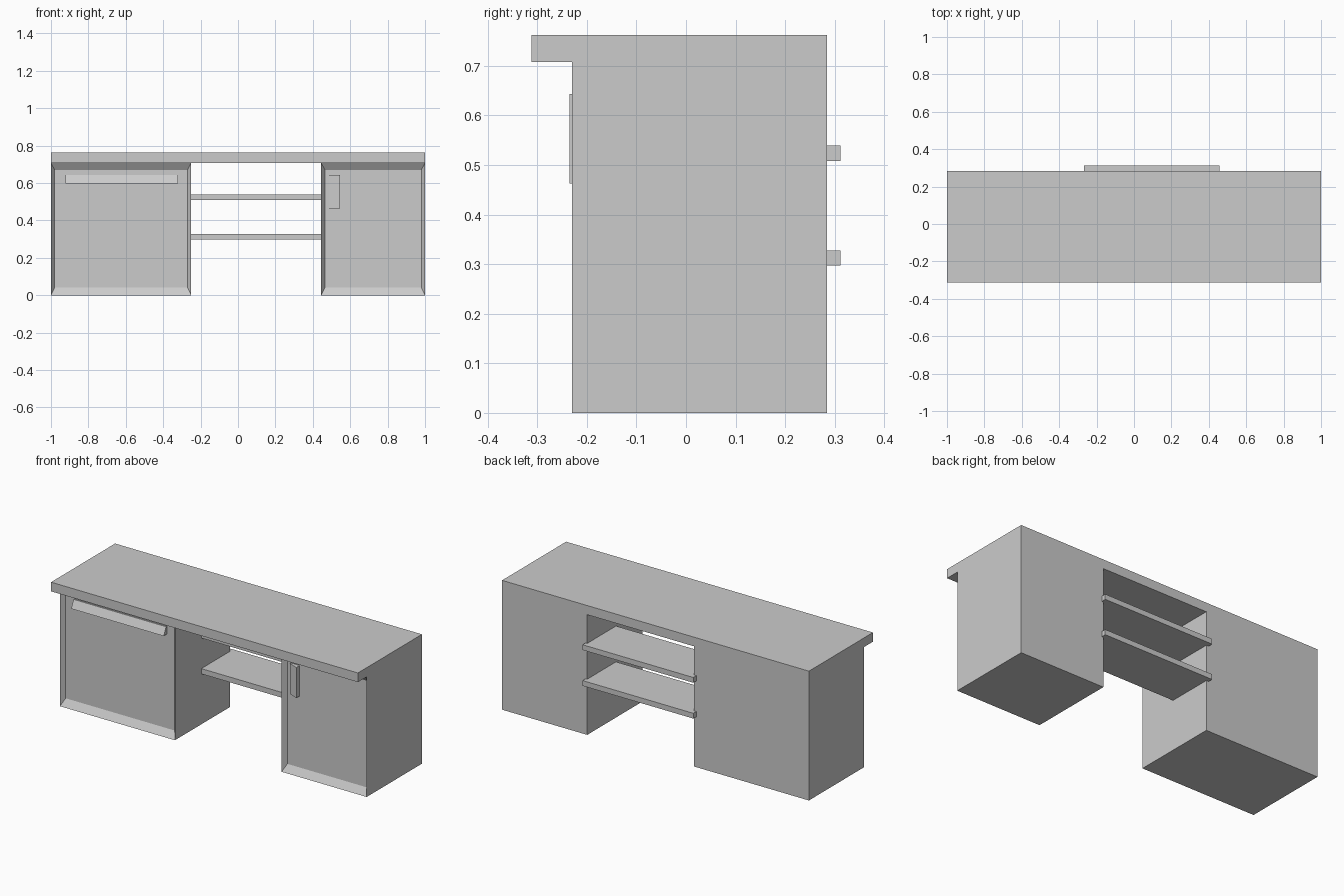
import bpy, bmesh
from mathutils import Vector

cube = bpy.data.objects.get("Cube")
if cube:
    bpy.data.objects.remove(cube, do_unlink=True)

grey = bpy.data.materials.new("plain_grey")
grey.use_nodes = True
GREY = (0.6, 0.6, 0.6, 1)
grey.diffuse_color = GREY
grey.node_tree.nodes["Principled BSDF"].inputs["Base Color"].default_value = GREY

FRONT, BACK, PANEL = -0.23, 0.284, -0.204
TOP_Z, HEIGHT = 0.708, 0.762


def finish(bm, name):
    bmesh.ops.recalc_face_normals(bm, faces=bm.faces)
    mesh = bpy.data.meshes.new(name)
    bm.to_mesh(mesh)
    bm.free()
    mesh.materials.append(grey)
    obj = bpy.data.objects.new(name, mesh)
    bpy.context.collection.objects.link(obj)
    return obj


def box_bm(x, y, z):
    bm = bmesh.new()
    bmesh.ops.create_cube(bm, size=1)
    lo, hi = Vector((x[0], y[0], z[0])), Vector((x[1], y[1], z[1]))
    for v in bm.verts:
        v.co = (lo + hi) / 2 + v.co * (hi - lo)
    return bm


def box(name, x, y, z):
    return finish(box_bm(x, y, z), name)


def cabinet(name, x, rim=0.028):
    # The front face is inset, then pushed back to form the recessed door
    bm = box_bm(x, (FRONT, BACK), (0, TOP_Z))
    door = min(bm.faces, key=lambda f: f.calc_center_median().y)
    bmesh.ops.inset_region(bm, faces=[door], thickness=rim)
    for v in door.verts:
        v.co.y = PANEL
        v.co.z = 0.042 if v.co.z < 0.3 else 0.67
    finish(bm, name)


def handle(name, x, z, raised):
    # Wedge pull whose front slopes back away from its raised edge
    bm = box_bm(x, (-0.235, PANEL), z)
    for v in bm.verts:
        if v.co.y < -0.22 and not raised(v.co):
            v.co.y = -0.212
    finish(bm, name)


# Worktop and the two cabinets beneath it
box("worktop", (-1, 1), (-0.312, BACK), (TOP_Z, HEIGHT))
cabinet("right_cabinet", (-1, -0.25))
cabinet("left_cabinet", (0.445, 1))

# Door pulls
handle("right_door_handle", (-0.923, -0.32), (0.597, 0.643), lambda p: p.z < 0.62)
handle("left_door_handle", (0.487, 0.545), (0.463, 0.643), lambda p: p.x > 0.52)

# Shelves spanning the knee space and overhanging the back
for name, z in (("lower_shelf", 0.297), ("upper_shelf", 0.508)):
    box(name, (-0.266, 0.456), (0.016, 0.312), (z, z + 0.031))
